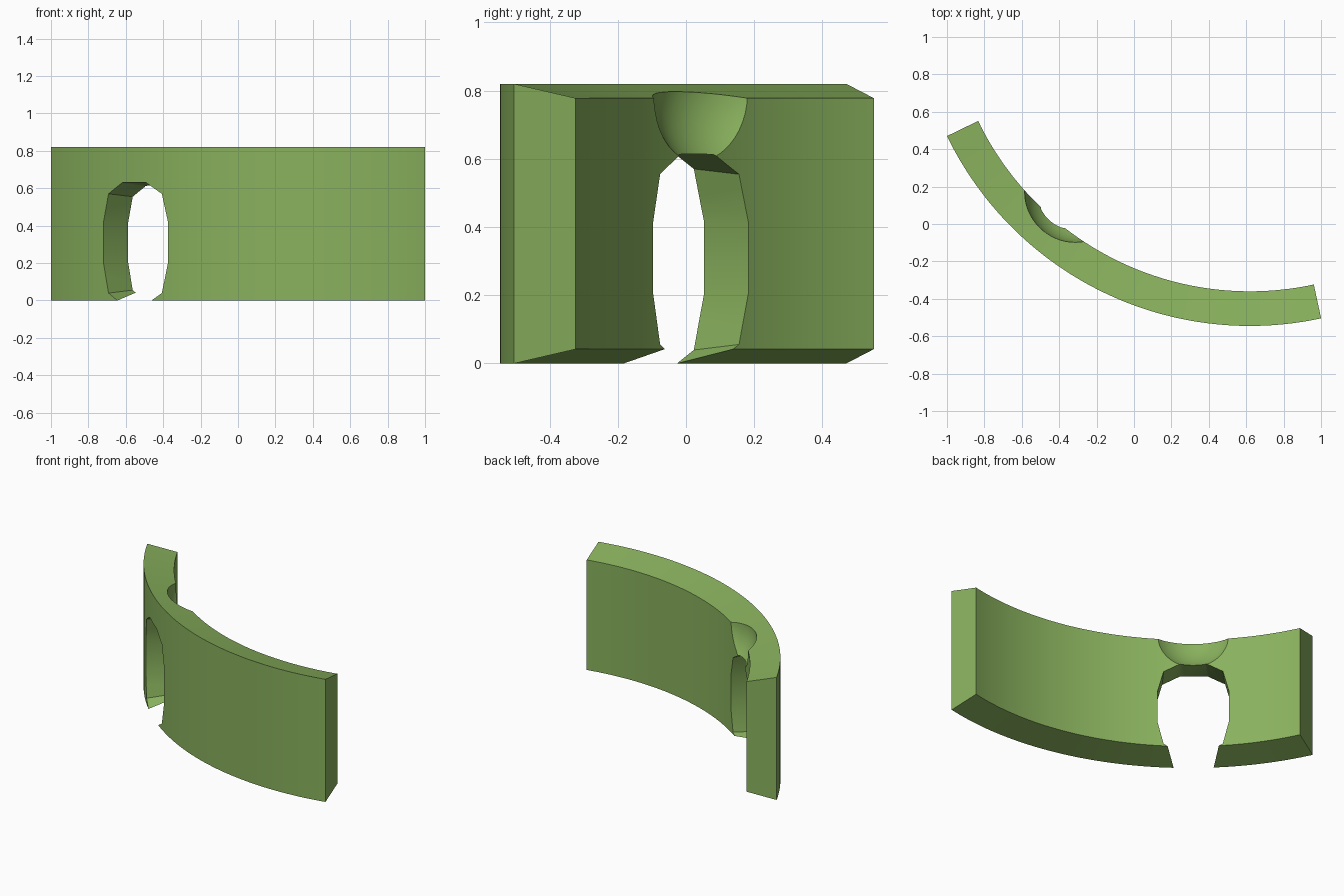
import bpy, bmesh, math
from mathutils import Vector, Matrix

if "Cube" in bpy.data.objects:
    bpy.data.objects.remove(bpy.data.objects["Cube"])

CX, CY, ZC = 0.62, 1.255, 0.41           # centre of curvature
R_OUT, R_IN = 1.80, 1.615
A0, A1 = math.radians(205.85), math.radians(282.2)
AXIS = math.radians(229.2)               # direction of the opening


def loft(name, rings, closed=False):
    """Skin equal-sized rings of points and cap both ends."""
    bm = bmesh.new()
    vs = [[bm.verts.new(p) for p in ring] for ring in rings]
    n = len(rings[0])
    for a, b in zip(vs, vs[1:]):
        for i in range(n):
            j = (i + 1) % n
            bm.faces.new((a[i], a[j], b[j], b[i]))
    bm.faces.new(vs[0][::-1])
    bm.faces.new(vs[-1])
    bmesh.ops.recalc_face_normals(bm, faces=bm.faces)
    me = bpy.data.meshes.new(name)
    bm.to_mesh(me)
    bm.free()
    ob = bpy.data.objects.new(name, me)
    bpy.context.collection.objects.link(ob)
    return ob


def polar(r, a, z):
    return Vector((CX + r * math.cos(a), CY + r * math.sin(a), z))


# Curved wall: the section tapers towards the centre of curvature
section = [(R_OUT, 0.0), (R_OUT, 0.82), (R_IN, 0.778), (R_IN, 0.042)]
N = 64
wall = loft("curved_wall", [[polar(r, A0 + (A1 - A0) * i / N, z) for r, z in section]
                            for i in range(N + 1)])

# Doorway cutter: long faceted opening, slightly narrower on the inside
half = [(0.082, 0.32), (0.188, 0.26), (0.2275, 0.11),
        (0.2275, -0.11), (0.188, -0.27), (0.082, -0.33)]
profile = half + [(-t, z) for t, z in reversed(half)]
tangent = Vector((-math.sin(AXIS), math.cos(AXIS), 0))
rings = []
for r in (1.45, 1.95):
    s = 0.94 + 0.06 * (r - 1.60) / 0.185
    rings.append([polar(r, AXIS, 0.31 + z * s) + tangent * t * s for t, z in profile])
doorway = loft("doorway_cutter", rings)

# Bowl cutter: scoop out of the inner top edge
bpy.ops.mesh.primitive_uv_sphere_add(segments=64, ring_count=32, radius=0.273,
                                     location=polar(1.427, AXIS, 0.79))
bowl = bpy.context.object
bowl.name = "bowl_cutter"

for cutter in (doorway, bowl):
    cutter.hide_render = True
    mod = wall.modifiers.new(cutter.name, 'BOOLEAN')
    mod.operation = 'DIFFERENCE'
    mod.solver = 'EXACT'
    mod.object = cutter

bpy.ops.object.select_all(action='DESELECT')
wall.select_set(True)
bpy.context.view_layer.objects.active = wall
for mod in list(wall.modifiers):
    bpy.ops.object.modifier_apply(modifier=mod.name)
for cutter in (doorway, bowl):
    bpy.data.objects.remove(cutter, do_unlink=True)

mat = bpy.data.materials.new("green")
mat.diffuse_color = (0.25, 0.44, 0.11, 1)
mat.use_nodes = True
mat.node_tree.nodes["Principled BSDF"].inputs["Base Color"].default_value = mat.diffuse_color
wall.data.materials.clear()
wall.data.materials.append(mat)
bpy.ops.object.shade_smooth_by_angle(angle=math.radians(30))
